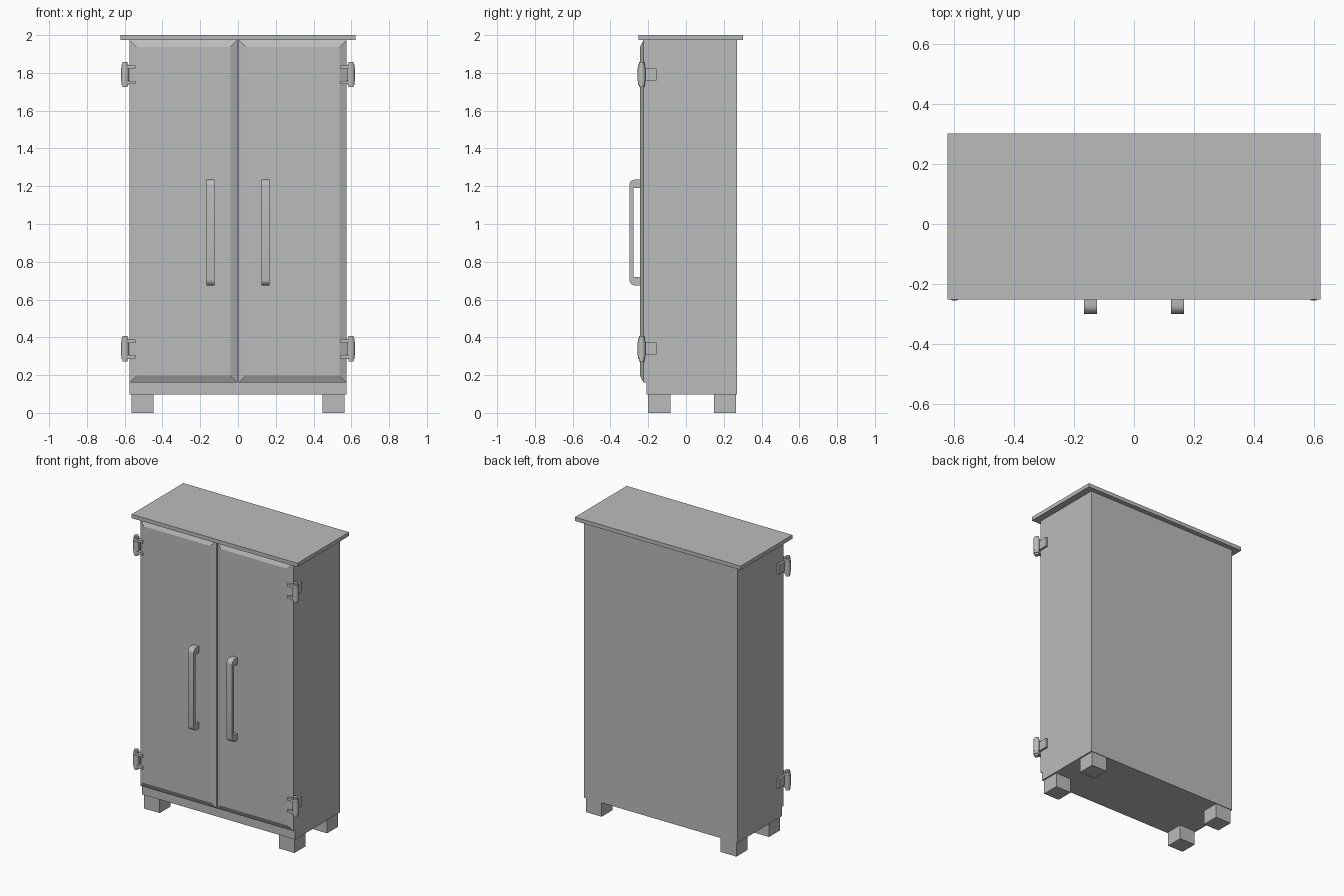
import bpy, bmesh, math
from mathutils import Matrix, Vector

cube = bpy.data.objects.get("Cube")
if cube:
    bpy.data.objects.remove(cube, do_unlink=True)

grey = bpy.data.materials.new("plain grey")
grey.use_nodes = True
colour = (0.5, 0.5, 0.5, 1)
grey.diffuse_color = colour
grey.node_tree.nodes["Principled BSDF"].inputs["Base Color"].default_value = colour


def finish(name, bm, smooth=False):
    bmesh.ops.recalc_face_normals(bm, faces=bm.faces)
    mesh = bpy.data.meshes.new(name)
    bm.to_mesh(mesh)
    bm.free()
    mesh.materials.append(grey)
    ob = bpy.data.objects.new(name, mesh)
    bpy.context.collection.objects.link(ob)
    if smooth:
        bpy.ops.object.select_all(action="DESELECT")
        ob.select_set(True)
        bpy.context.view_layer.objects.active = ob
        bpy.ops.object.shade_smooth_by_angle(angle=math.radians(35))
    return ob


def add_box(bm, x, y, z):
    centre = Vector([(a + b) / 2 for a, b in (x, y, z)])
    size = [abs(b - a) for a, b in (x, y, z)]
    matrix = Matrix.Translation(centre) @ Matrix.Diagonal((*size, 1))
    return bmesh.ops.create_cube(bm, size=1, matrix=matrix)["verts"]


def box(name, x, y, z):
    bm = bmesh.new()
    add_box(bm, x, y, z)
    return finish(name, bm)


def door(name, s):
    # Slab whose front face is inset and raised to make sloping borders
    bm = bmesh.new()
    add_box(bm, (s * 0.003, s * 0.575), (-0.225, -0.21), (0.16, 1.974))
    front = min(bm.faces, key=lambda f: f.calc_center_median().y)
    bmesh.ops.inset_region(bm, faces=[front], thickness=0.052)
    for v in front.verts:
        v.co.y = -0.243
    finish(name, bm)


def handle(name, s):
    # Bracket outline in side view, extruded across its width
    outline = [(-0.235, 0.675)]
    for centre, start in ((0.705, 270), (1.205, 180)):
        for i in range(7):
            a = math.radians(start - i * 15)
            outline.append((-0.27 + 0.03 * math.cos(a), centre + 0.03 * math.sin(a)))
    outline += [(-0.235, 1.235), (-0.235, 1.19), (-0.278, 1.19),
                (-0.278, 0.72), (-0.235, 0.72)]
    bm = bmesh.new()
    face = bm.faces.new([bm.verts.new((s * 0.145 - 0.021, y, z)) for y, z in outline])
    new = bmesh.ops.extrude_face_region(bm, geom=[face])["geom"]
    bmesh.ops.translate(bm, vec=(0.042, 0, 0),
                        verts=[v for v in new if isinstance(v, bmesh.types.BMVert)])
    finish(name, bm, smooth=True)


def hinge(name, s, z):
    bm = bmesh.new()
    # Barrel with narrower end caps
    for radius, depth in ((0.019, 0.108), (0.014, 0.134), (0.021, 0.07)):
        bmesh.ops.create_cone(bm, cap_ends=True, segments=20, radius1=radius,
                              radius2=radius, depth=depth,
                              matrix=Matrix.Translation((s * 0.598, -0.235, z)))
    # Two prongs on the door and one leaf on the cabinet side
    for dz in (-0.042, 0.04):
        add_box(bm, (s * 0.543, s * 0.598), (-0.25, -0.225), (z + dz - 0.009, z + dz + 0.009))
    add_box(bm, (s * 0.57, s * 0.59), (-0.235, -0.155), (z - 0.03, z + 0.033))
    finish(name, bm, smooth=True)


# Cabinet
box("cabinet_body", (-0.575, 0.575), (-0.21, 0.27), (0.097, 1.975))
box("top_board", (-0.622, 0.622), (-0.252, 0.302), (1.974, 2.0))

# Mirrored fittings
for side, s in (("left", 1), ("right", -1)):
    door(side + "_door", s)
    handle(side + "_handle", s)
    hinge(side + "_upper_hinge", s, 1.791)
    hinge(side + "_lower_hinge", s, 0.339)
    for end, y in (("front", -0.142), ("back", 0.207)):
        box(f"{side}_{end}_foot", (s * 0.447, s * 0.565), (y - 0.059, y + 0.059), (0, 0.1))
